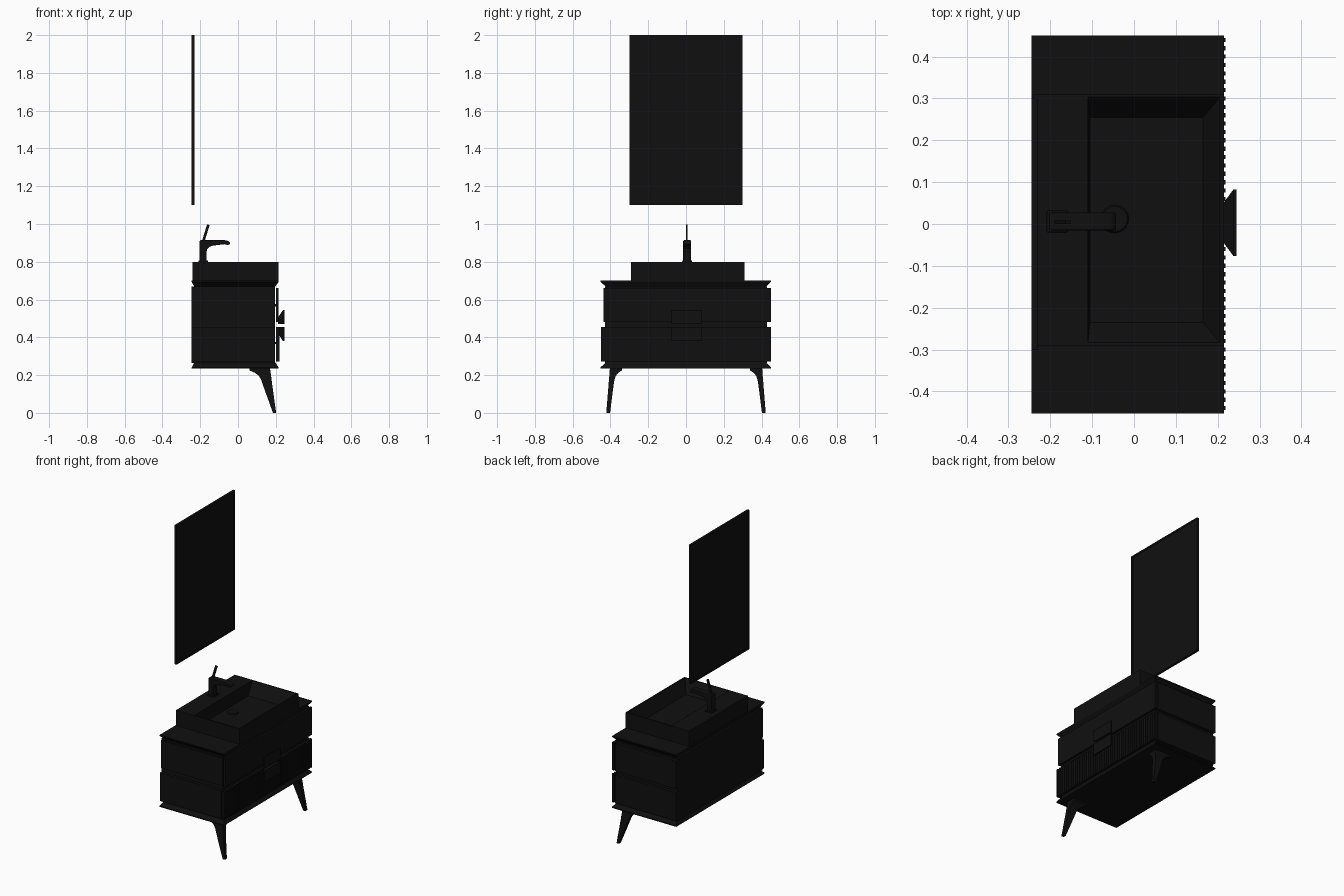
import bpy, bmesh, math
from mathutils import Matrix

if "Cube" in bpy.data.objects:
    bpy.data.objects.remove(bpy.data.objects["Cube"])

black = bpy.data.materials.new("black_lacquer")
black.diffuse_color = (0.005, 0.005, 0.005, 1)
black.use_nodes = True
black.node_tree.nodes["Principled BSDF"].inputs["Base Color"].default_value = black.diffuse_color


def finish(name, bm):
    bmesh.ops.recalc_face_normals(bm, faces=bm.faces)
    me = bpy.data.meshes.new(name)
    bm.to_mesh(me)
    bm.free()
    ob = bpy.data.objects.new(name, me)
    bpy.context.collection.objects.link(ob)
    me.materials.append(black)
    return ob


def add_box(bm, x0, x1, y0, y1, z0, z1):
    m = Matrix.Translation(((x0 + x1) / 2, (y0 + y1) / 2, (z0 + z1) / 2))
    m = m @ Matrix.Diagonal((x1 - x0, y1 - y0, z1 - z0, 1))
    bmesh.ops.create_cube(bm, size=1, matrix=m)


def boxes(name, *dims):
    bm = bmesh.new()
    for d in dims:
        add_box(bm, *d)
    return finish(name, bm)


def loft(name, sections, capped=True):
    """Rectangular sections (x0, x1, y0, y1, z) joined in order."""
    bm = bmesh.new()
    rings = []
    for x0, x1, y0, y1, z in sections:
        rings.append([bm.verts.new(p) for p in
                      ((x0, y0, z), (x1, y0, z), (x1, y1, z), (x0, y1, z))])
    for a, b in zip(rings, rings[1:]):
        for i in range(4):
            j = (i + 1) % 4
            bm.faces.new((a[i], a[j], b[j], b[i]))
    if capped:
        bm.faces.new(rings[0])
        bm.faces.new(rings[-1])
    return finish(name, bm)


def bevel(ob, width, segments=2):
    mod = ob.modifiers.new("bevel", "BEVEL")
    mod.width = width
    mod.segments = segments
    mod.limit_method = 'ANGLE'


# Cabinet body with tapered top and bottom boards
boxes("cabinet_body", (-0.245, 0.195, -0.43, 0.43, 0.265, 0.67))
full = (-0.245, 0.215, -0.453, 0.45)
inset = (-0.23, 0.195, -0.42, 0.42)
loft("countertop", [(*full, 0.70), (*full, 0.694), (*inset, 0.665)])
loft("bottom_board", [(*full, 0.235), (*full, 0.241), (*inset, 0.27)])

# Side panels and drawer fronts, two rows
for row, z0, z1, ymin in (("upper", 0.48, 0.66, -0.437), ("lower", 0.272, 0.455, -0.45)):
    boxes(row + "_side_panels",
          (-0.245, 0.195, ymin, -0.42, z0, z1),
          (-0.245, 0.195, 0.42, 0.45, z0, z1))
    boxes(row + "_drawer_front", (0.201, 0.215, ymin, 0.45, z0, z1))
boxes("drawer_runners", *[(0.19, 0.205, y - 0.1, y + 0.1, z - 0.006, z + 0.006)
                          for y in (-0.2, 0.2) for z in (0.37, 0.57)])

# Fluted slats on the lower drawer
boxes("lower_drawer_slats", *[(0.213, 0.219, -0.445 + i * 0.02, -0.435 + i * 0.02, 0.272, 0.455)
                              for i in range(45)])

# Flared square handle, split between the drawers
for name, rows in (("upper_handle", ((0.47, 0.505), (0.47, 0.545))),
                   ("lower_handle", ((0.42, 0.455), (0.38, 0.455)))):
    bm = bmesh.new()
    rings = []
    for x, h, (z0, z1) in ((0.212, 0.045, rows[0]), (0.238, 0.08, rows[1]), (0.245, 0.08, rows[1])):
        rings.append([bm.verts.new((x, y + 0.003, z)) for y, z in
                      ((-h, z0), (h, z0), (h, z1), (-h, z1))])
    for a, b in zip(rings, rings[1:]):
        for i in range(4):
            j = (i + 1) % 4
            bm.faces.new((a[i], a[j], b[j], b[i]))
    bm.faces.new(rings[0])
    bm.faces.new(rings[-1])
    finish(name, bm)

# Two splayed front legs with a curved flare at the top
leg = [(0.06, 0.17, 0.34, 0.403, 0.236), (0.06, 0.171, 0.34, 0.404, 0.225),
       (0.09, 0.173, 0.358, 0.405, 0.212), (0.11, 0.175, 0.371, 0.406, 0.197),
       (0.123, 0.178, 0.379, 0.408, 0.175), (0.131, 0.181, 0.383, 0.410, 0.15),
       (0.185, 0.202, 0.402, 0.422, 0.0)]
for side, s in (("left", -1), ("right", 1)):
    loft(side + "_front_leg", [(a, b, s * c, s * d, z) for a, b, c, d, z in leg])

# Basin: block with a sloped bowl
out = (-0.24, 0.215, -0.29, 0.31)
bowl_floor = (-0.105, 0.165, -0.235, 0.255, 0.72)
loft("basin", [(*out, 0.699), (*out, 0.80), (-0.11, 0.205, -0.283, 0.303, 0.80), bowl_floor])

# Drain cover
bm = bmesh.new()
bmesh.ops.create_cone(bm, cap_ends=True, segments=32, radius1=0.034, radius2=0.03, depth=0.008,
                      matrix=Matrix.Translation((-0.046, 0.012, 0.723)))
finish("drain_cover", bm)

# Faucet: side profile extruded across y
profile = [(-0.203, 0.80), (-0.166, 0.80), (-0.167, 0.85), (-0.163, 0.868), (-0.152, 0.880),
           (-0.13, 0.886), (-0.07, 0.893), (-0.058, 0.889), (-0.045, 0.891),
           (-0.042, 0.900), (-0.052, 0.911), (-0.07, 0.914), (-0.203, 0.914)]
bm = bmesh.new()
f = bm.faces.new([bm.verts.new((x, -0.015, z)) for x, z in profile])
ext = bmesh.ops.extrude_face_region(bm, geom=[f])
bmesh.ops.translate(bm, vec=(0, 0.042, 0), verts=[v for v in ext["geom"] if isinstance(v, bmesh.types.BMVert)])
bevel(finish("faucet", bm), 0.004)
bevel(boxes("faucet_base", (-0.209, -0.158, -0.02, 0.032, 0.799, 0.807)), 0.003)

# Thin tilted lever
bm = bmesh.new()
add_box(bm, -0.007, 0.007, -0.004, 0.004, 0, 0.092)
bmesh.ops.transform(bm, verts=bm.verts, matrix=Matrix.Translation((-0.184, 0.004, 0.908))
                    @ Matrix.Rotation(math.radians(17), 4, 'Y'))
finish("faucet_lever", bm)

# Wall mirror with a slim frame
b = 0.012
boxes("mirror_frame",
      (-0.245, -0.23, -0.3, -0.3 + b, 1.1, 2.0), (-0.245, -0.23, 0.3 - b, 0.3, 1.1, 2.0),
      (-0.245, -0.23, -0.3 + b, 0.3 - b, 1.1, 1.1 + b), (-0.245, -0.23, -0.3 + b, 0.3 - b, 2.0 - b, 2.0))
boxes("mirror_glass", (-0.242, -0.233, -0.3 + b, 0.3 - b, 1.1 + b, 2.0 - b))
